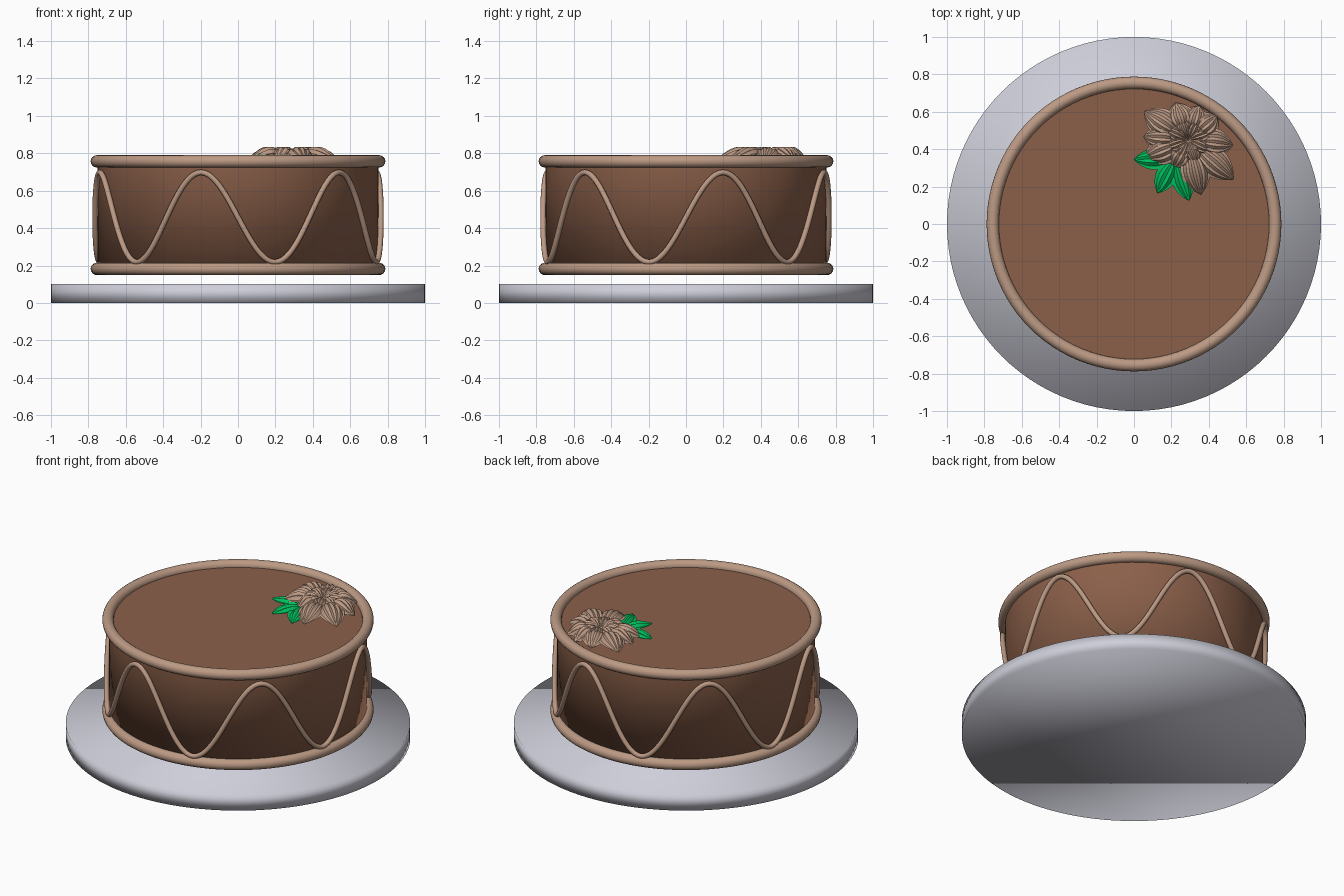
import bpy
import bmesh
from math import sin, cos, pi, radians, hypot, atan2

if "Cube" in bpy.data.objects:
    bpy.data.objects.remove(bpy.data.objects["Cube"])


def material(name, colour):
    mat = bpy.data.materials.new(name)
    mat.use_nodes = True
    mat.diffuse_color = (*colour, 1)
    shader = next(n for n in mat.node_tree.nodes if n.type == 'BSDF_PRINCIPLED')
    shader.inputs["Base Color"].default_value = (*colour, 1)
    shader.inputs["Roughness"].default_value = 0.6
    return mat


chocolate = material("chocolate", (0.26, 0.117, 0.068))
cream = material("mocha cream", (0.5, 0.32, 0.23))
silver = material("silver board", (0.62, 0.62, 0.7))
green = material("leaf green", (0.0, 0.52, 0.11))


def finish(obj, name, mat):
    obj.name = obj.data.name = name
    obj.data.materials.append(mat)
    return obj


def cylinder(name, radius, bottom, top, mat):
    bpy.ops.mesh.primitive_cylinder_add(vertices=96, radius=radius, depth=top - bottom,
                                        location=(0, 0, (bottom + top) / 2))
    bpy.ops.object.shade_smooth()
    return finish(bpy.context.object, name, mat)


# Board, with soft shading running over its rim
cylinder("cake_board", 1.0, 0, 0.1, silver)

# Cake body, with its top as a separate flat disc
body = cylinder("cake_body", 0.75, 0.18, 0.755, chocolate)
bm = bmesh.new()
bm.from_mesh(body.data)
top_faces = [f for f in bm.faces if f.normal.z > 0.9]
bmesh.ops.delete(bm, geom=top_faces, context='FACES_ONLY')
bm.to_mesh(body.data)
bm.free()
bpy.ops.mesh.primitive_circle_add(vertices=96, radius=0.75, fill_type='NGON', location=(0, 0, 0.755))
finish(bpy.context.object, "cake_top", chocolate)

# Piped rings round the two edges
for name, z in (("bottom_ring", 0.182), ("top_ring", 0.757)):
    bpy.ops.mesh.primitive_torus_add(major_radius=0.755, minor_radius=0.033, major_segments=96,
                                     minor_segments=16, location=(0, 0, z))
    bpy.ops.object.shade_smooth()
    finish(bpy.context.object, name, cream)

# Wavy piping: six waves round the side
curve = bpy.data.curves.new("side_piping", 'CURVE')
curve.dimensions = '3D'
curve.bevel_depth = 0.015
curve.bevel_resolution = 3
steps = 240
spline = curve.splines.new('POLY')
spline.points.add(steps - 1)
spline.use_cyclic_u = True
for i, point in enumerate(spline.points):
    a = 2 * pi * i / steps
    z = 0.458 + 0.24 * cos(6 * (a + radians(15)))
    point.co = (0.764 * sin(a), -0.764 * cos(a), z, 1)
spline.use_smooth = True
piping = bpy.data.objects.new("side_piping", curve)
bpy.context.collection.objects.link(piping)
finish(piping, "side_piping", cream)


def ribbed_blade(name, root, tip, width, height, base, mat, ribs=5, rise=0.0):
    """Pointed blade from root to tip, arched along its length and folded into ribs."""
    length = hypot(tip[0] - root[0], tip[1] - root[1])
    heading = atan2(tip[1] - root[1], tip[0] - root[0])
    rows, cols = 12, ribs * 2
    bm = bmesh.new()
    grid = []
    for i in range(rows + 1):
        t = i / rows
        half = width / 2 * (0.22 * (1 - t) + sin(pi * t ** 1.25) ** 0.8) + 0.002
        row = []
        for j in range(cols + 1):
            s = 2 * j / cols - 1
            fold = 0.011 * sin(pi * t) * (j % 2)
            z = base + rise * t + height * sin(pi * t ** 0.9) * (1 - 0.55 * s * s) - fold
            u = length * (t - 0.05 * s * s * sin(pi * t))
            v = half * s
            row.append(bm.verts.new((root[0] + u * cos(heading) - v * sin(heading),
                                     root[1] + u * sin(heading) + v * cos(heading), z)))
        grid.append(row)
    for i in range(rows):
        for j in range(cols):
            bm.faces.new((grid[i][j], grid[i + 1][j], grid[i + 1][j + 1], grid[i][j + 1]))
    bmesh.ops.recalc_face_normals(bm, faces=bm.faces)
    if sum(f.normal.z for f in bm.faces) < 0:
        bmesh.ops.reverse_faces(bm, faces=bm.faces)
    mesh = bpy.data.meshes.new(name)
    bm.to_mesh(mesh)
    bm.free()
    obj = bpy.data.objects.new(name, mesh)
    bpy.context.collection.objects.link(obj)
    return finish(obj, name, mat)


# Flower: outer petals of uneven reach, then an inner cup
centre = (0.29, 0.45)


def petal(name, degrees, start, reach, width, height, base, rise=0.0):
    a = radians(degrees)
    ends = [(centre[0] + r * cos(a), centre[1] + r * sin(a)) for r in (start, reach)]
    ribbed_blade(name, *ends, width, height, base, cream, rise=rise)


outer = ((109, 0.21), (72, 0.19), (40, 0.2), (-7, 0.24), (-41, 0.32),
         (-77, 0.3), (-118, 0.17), (-158, 0.25), (176, 0.24), (147, 0.28))
for n, (angle, reach) in enumerate(outer):
    petal(f"outer_petal_{n + 1}", angle, 0.04, reach, 0.14, 0.072, 0.765)
for n in range(8):
    petal(f"inner_petal_{n + 1}", 45 * n + 20, 0.004, 0.135, 0.09, 0.04, 0.785, rise=0.02)

# Leaves
for n, tip in enumerate(((0, 0.345), (0.125, 0.165), (0.295, 0.125))):
    ribbed_blade(f"leaf_{n + 1}", (0.22, 0.35), tip, 0.1, 0.03, 0.765, green, ribs=3)
